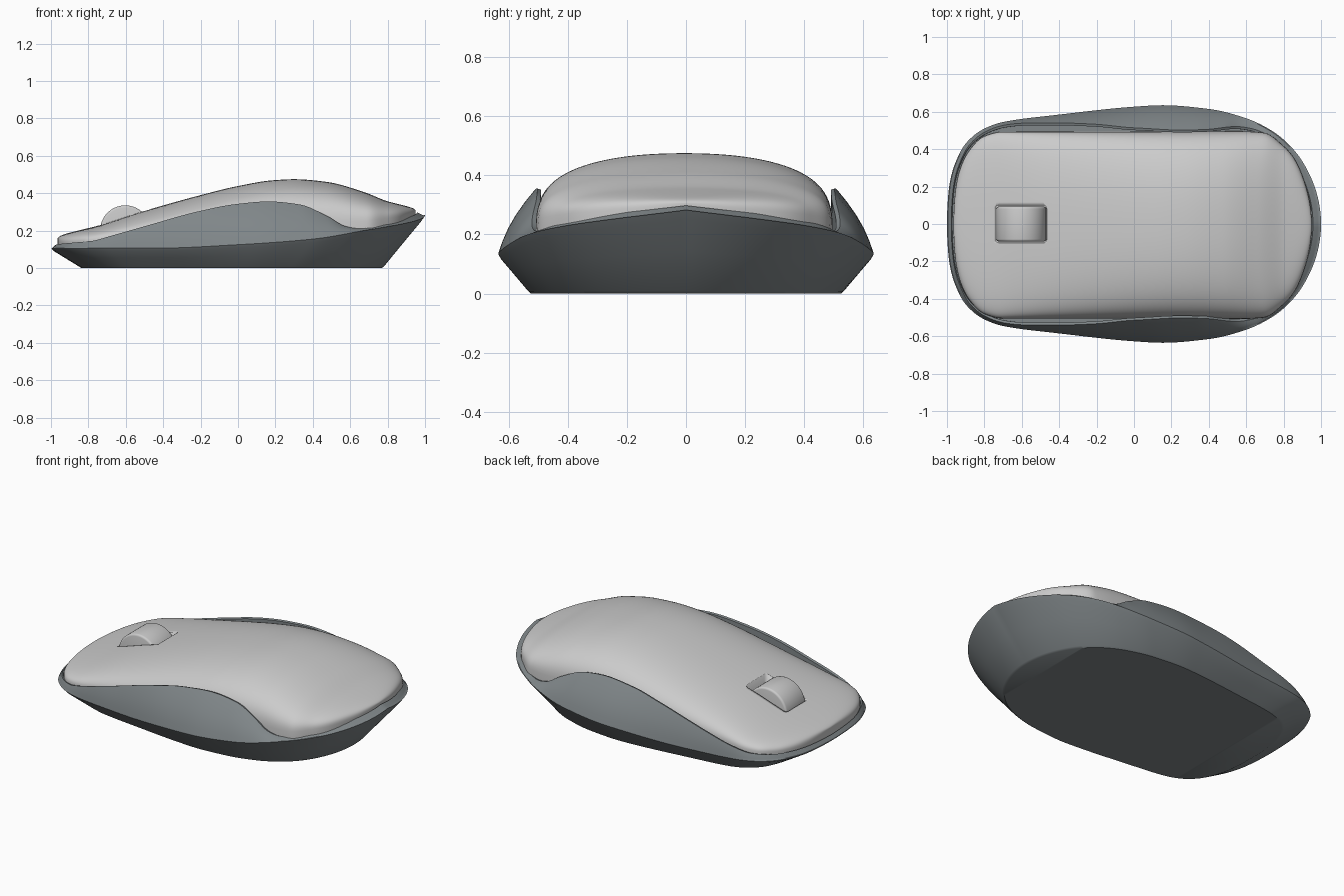
import bpy, bmesh, math

if "Cube" in bpy.data.objects:
    bpy.data.objects.remove(bpy.data.objects["Cube"])


def material(name, rgb):
    m = bpy.data.materials.new(name)
    m.diffuse_color = (*rgb, 1)
    m.use_nodes = True
    m.node_tree.nodes["Principled BSDF"].inputs["Base Color"].default_value = m.diffuse_color
    return m


light_grey = material("light_grey", (0.60, 0.60, 0.60))
slate_grey = material("slate_grey", (0.215, 0.24, 0.25))


def curve(*pts):
    """Smooth monotone interpolation of (u, value) pairs, dense at u = -1 and 1."""
    ang = lambda u: math.acos(max(-1, min(1, -u)))
    t = [ang(p[0]) for p in pts]
    v = [p[1] for p in pts]
    d = [(v[i + 1] - v[i]) / (t[i + 1] - t[i]) for i in range(len(t) - 1)]
    m = [d[0]] + [2 * a * b / (a + b) if a * b > 0 else 0 for a, b in zip(d, d[1:])] + [d[-1]]

    def f(u):
        a = ang(u)
        i = 0
        while i < len(t) - 2 and a > t[i + 1]:
            i += 1
        h = t[i + 1] - t[i]
        s = (a - t[i]) / h
        return ((2 * s**3 - 3 * s**2 + 1) * v[i] + (s**3 - 2 * s**2 + s) * h * m[i]
                + (3 * s**2 - 2 * s**3) * v[i + 1] + (s**3 - s**2) * h * m[i + 1])
    return f


def loft(name, half_profile, mat, n=120, angle=35):
    """Skin mirrored half profiles (lists of x, y, z) from the nose to the tail."""
    bm = bmesh.new()
    rows = []
    for i in range(n + 1):
        half = half_profile(-math.cos(math.pi * i / n))
        loop = half + [(x, -y, z) for x, y, z in reversed(half)]
        rows.append([bm.verts.new(p) for p in loop])
    for a, b in zip(rows, rows[1:]):
        for j in range(len(a)):
            k = (j + 1) % len(a)
            bm.faces.new((a[j], a[k], b[k], b[j]))
    bmesh.ops.remove_doubles(bm, verts=bm.verts, dist=0.00005)
    bmesh.ops.recalc_face_normals(bm, faces=bm.faces)
    return finish(name, bm, mat, angle)


def finish(name, bm, mat, angle=35):
    me = bpy.data.meshes.new(name)
    bm.to_mesh(me)
    bm.free()
    me.materials.append(mat)
    ob = bpy.data.objects.new(name, me)
    bpy.context.collection.objects.link(ob)
    bpy.ops.object.select_all(action='DESELECT')
    ob.select_set(True)
    bpy.context.view_layer.objects.active = ob
    bpy.ops.object.shade_smooth_by_angle(angle=math.radians(angle))
    return ob


# Base tray with flared rim and raised side wings
rim_w = curve((-1, 0), (-0.985, 0.22), (-0.95, 0.34), (-0.9, 0.43), (-0.8, 0.51), (-0.7, 0.545),
              (-0.4, 0.585), (0, 0.627), (0.15, 0.635), (0.4, 0.615), (0.6, 0.565),
              (0.75, 0.49), (0.86, 0.39), (0.95, 0.24), (1, 0))
rim_z = curve((-1, 0.1), (-0.4, 0.102), (0, 0.12), (0.4, 0.15), (0.7, 0.2), (1, 0.278))
wing_z = curve((-1, 0.122), (-0.8, 0.145), (-0.7, 0.17), (-0.5, 0.225), (-0.2, 0.305), (0, 0.342),
               (0.18, 0.356), (0.35, 0.34), (0.5, 0.28), (0.6, 0.225), (0.67, 0.212),
               (0.8, 0.24), (1, 0.298))
wing_in = curve((-1, 0), (-0.7, 0.015), (-0.4, 0.045), (-0.2, 0.075), (0, 0.112), (0.2, 0.13),
                (0.4, 0.11), (0.6, 0.045), (0.75, 0.015), (1, 0))
floor_z = curve((-1, 0.105), (-0.5, 0.14), (0, 0.165), (0.5, 0.185), (0.7, 0.2), (0.85, 0.235), (1, 0.28))


def base_profile(u):
    w, zr, zw, inset = rim_w(u), rim_z(u), wing_z(u), wing_in(u)
    xb, xu = -0.035 + 0.815 * u, -0.01 + 0.967 * u
    yu = max(0, w - inset)
    yi = yu * (1 - 0.025)
    pts = [(xb * 0.985, w * 0.825, 0), (xb, w * 0.84, 0.008)]
    for t in (0.5, 0.9):                       # flared lower side
        pts.append((xb + (u - xb) * t, w * (0.84 + 0.16 * t), 0.008 + (zr - 0.008) * t))
    pts.append((u, w, zr + 0.005))
    for t in (0.2, 0.4, 0.6, 0.8, 0.95):       # bulging wing
        y = w - inset * t + 0.6 * inset * t * (1 - t)
        pts.append((u + (xu - u) * t, y, zr + (zw - zr) * t))
    pts += [(xu, yu, zw), (xu * 0.998, yi, zw - 0.004),
            (xu * 0.995, yi, min(floor_z(u), zw - 0.01))]
    return pts


loft("base_tray", base_profile, slate_grey)

# Top shell: domed cover with rolled edges
shell_w = curve((-1, 0), (-0.99, 0.18), (-0.963, 0.3), (-0.911, 0.4), (-0.828, 0.475), (-0.723, 0.499),
                (0, 0.5), (0.6, 0.502), (0.73, 0.495), (0.84, 0.425), (0.9, 0.36), (0.97, 0.2), (1, 0))
shell_top = curve((-1, 0.155), (-0.8, 0.22), (-0.5, 0.31), (-0.2, 0.39), (0, 0.437), (0.2, 0.469),
                  (0.32, 0.475), (0.5, 0.461), (0.7, 0.41), (0.85, 0.355), (1, 0.305))


def shell_profile(u):
    w, zt, zb = shell_w(u), shell_top(u), floor_z(u) + 0.012
    n = 28
    pts = []
    for i in range(n + 1):
        s = math.sin(math.pi / 2 * (1 - i / (n + 0.5)))
        pts.append((-0.0075 + 0.9575 * u, w * s, zb + (zt - zb) * max(0, 1 - s**2.2)**0.29))
    pts.insert(0, (pts[0][0], pts[0][1], zb - 0.03))
    return pts


shell = loft("top_shell", shell_profile, light_grey, angle=40)
shell.location.y = -0.006

# Cutter for the wheel slot
bm = bmesh.new()
bmesh.ops.create_cube(bm, size=1)
bmesh.ops.scale(bm, vec=(0.275, 0.2, 0.4), verts=bm.verts)
upright = [e for e in bm.edges if abs(e.verts[0].co.z - e.verts[1].co.z) > 0.1]
bmesh.ops.bevel(bm, geom=upright, offset=0.018, segments=4, affect='EDGES', profile=0.5)
bmesh.ops.translate(bm, vec=(-0.604, 0, 0.37), verts=bm.verts)
cutter = finish("wheel_slot_cutter", bm, light_grey)
cutter.hide_render = True
cutter.hide_viewport = True
cut = shell.modifiers.new("wheel_slot", 'BOOLEAN')
cut.operation = 'DIFFERENCE'
cut.solver = 'EXACT'
cut.object = cutter

# Scroll wheel
bm = bmesh.new()
bmesh.ops.create_cone(bm, cap_ends=True, segments=64, radius1=0.134, radius2=0.134, depth=0.186)
rims = [e for e in bm.edges if abs(e.verts[0].co.z - e.verts[1].co.z) < 0.01]
bmesh.ops.bevel(bm, geom=rims, offset=0.012, segments=3, affect='EDGES', profile=0.5)
wheel = finish("scroll_wheel", bm, light_grey)
wheel.rotation_euler.x = math.pi / 2
wheel.location = (-0.603, 0, 0.201)
